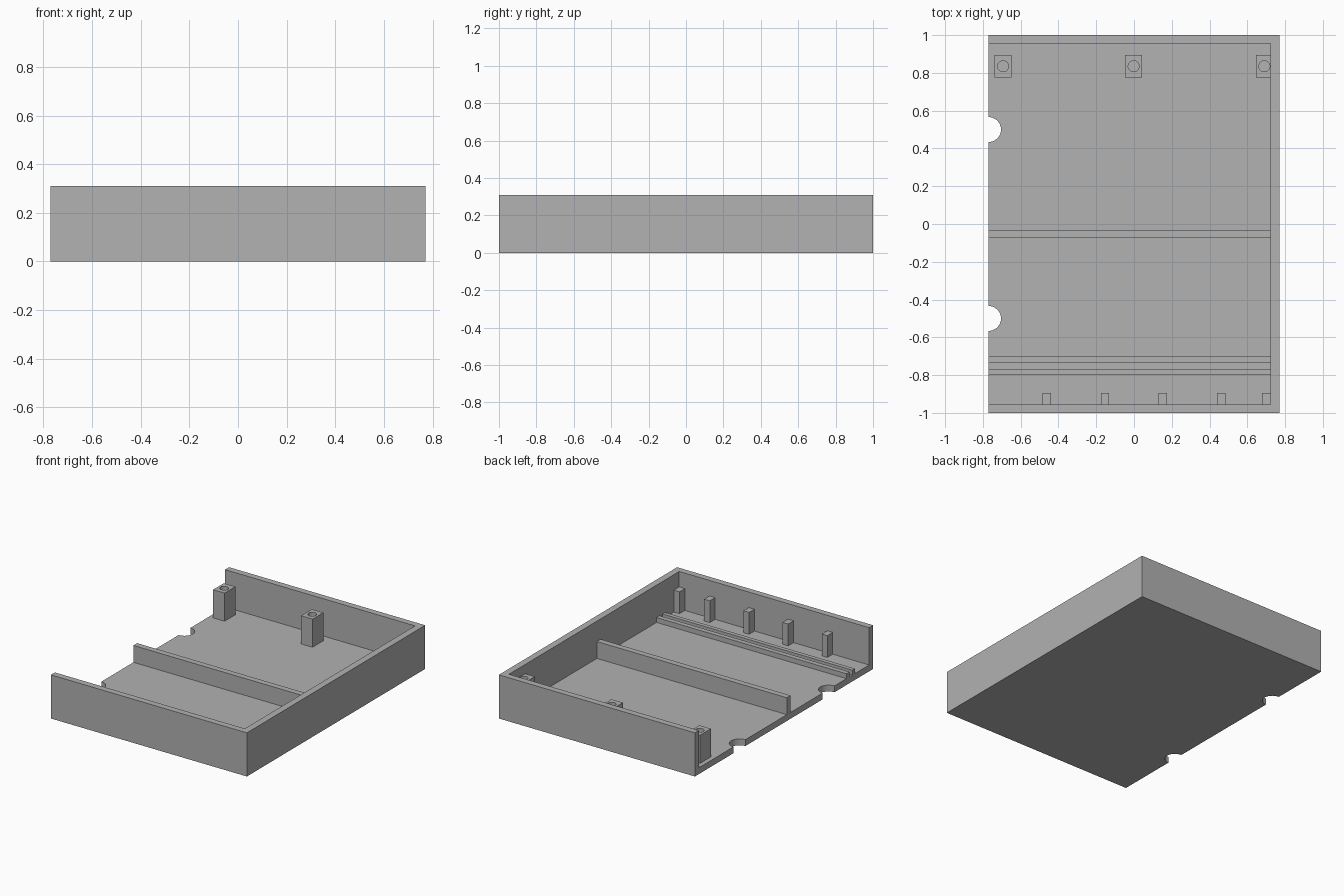
import bpy

cube = bpy.data.objects.get("Cube")
if cube:
    bpy.data.objects.remove(cube, do_unlink=True)

GREY = bpy.data.materials.new("plain grey")
GREY.use_nodes = True
GREY.diffuse_color = (0.445, 0.445, 0.445, 1)
GREY.node_tree.nodes["Principled BSDF"].inputs["Base Color"].default_value = GREY.diffuse_color

HALF_X, HALF_Y, HEIGHT = 0.77, 1.0, 0.31
FLOOR = 0.045                     # floor thickness
IN_X, IN_Y = 0.722, 0.955         # inner wall faces


def box(name, x, y, z):
    """Box spanning the (low, high) pairs x, y, z."""
    spans = (x, y, z)
    bpy.ops.mesh.primitive_cube_add(size=1, location=[(a + b) / 2 for a, b in spans])
    ob = bpy.context.object
    ob.name = name
    ob.scale = [b - a for a, b in spans]
    bpy.ops.object.transform_apply(location=False, rotation=False, scale=True)
    ob.data.materials.append(GREY)
    return ob


def cylinder(name, x, y, z, radius):
    bpy.ops.mesh.primitive_cylinder_add(vertices=40, radius=radius, depth=z[1] - z[0],
                                        location=(x, y, sum(z) / 2))
    ob = bpy.context.object
    ob.name = name
    ob.data.materials.append(GREY)
    return ob


def cut(target, cutter):
    """Subtract the cutter from the target, then drop the cutter."""
    cutter.hide_render = True
    mod = target.modifiers.new("cut", 'BOOLEAN')
    mod.operation = 'DIFFERENCE'
    mod.solver = 'EXACT'
    mod.object = cutter
    bpy.context.view_layer.objects.active = target
    bpy.ops.object.modifier_apply(modifier=mod.name)
    bpy.data.objects.remove(cutter, do_unlink=True)


# Tray: three walls and a floor, open on the -x side
tray = box("tray", (-HALF_X, HALF_X), (-HALF_Y, HALF_Y), (0, HEIGHT))
cut(tray, box("cavity", (-1, IN_X), (-IN_Y, IN_Y), (FLOOR, 0.5)))

# Half-round notches in the open edge of the floor
for y in (-0.5, 0.5):
    cut(tray, cylinder("notch", -HALF_X, y, (-0.1, 0.2), 0.066))

# Tall divider and two low rails across the floor
for name, y, top in (("divider", (-0.074, -0.032), 0.165),
                     ("inner_rail", (-0.735, -0.701), 0.08),
                     ("outer_rail", (-0.796, -0.767), 0.08)):
    box(name, (-HALF_X, IN_X), y, (FLOOR, top))

# Screw posts with blind holes along the back
for name, x in (("right", -0.693), ("middle", -0.002), ("left", 0.69)):
    post = box(name + "_screw_post", (x - 0.045, x + 0.045), (0.775, 0.895), (FLOOR, 0.245))
    cut(post, cylinder("screw_hole", x, 0.835, (0.07, 0.3), 0.029))

# Support pegs along the front wall
for i, x in enumerate((-0.462, -0.154, 0.153, 0.462, 0.7)):
    box(f"support_peg_{i + 1}", (x - 0.022, x + 0.022), (-IN_Y, -0.895), (FLOOR, 0.2))

# Smooth the round cuts, keep the edges sharp
for ob in bpy.context.scene.objects:
    ob.select_set(ob.type == 'MESH')
bpy.context.view_layer.objects.active = tray
bpy.ops.object.shade_smooth_by_angle()
